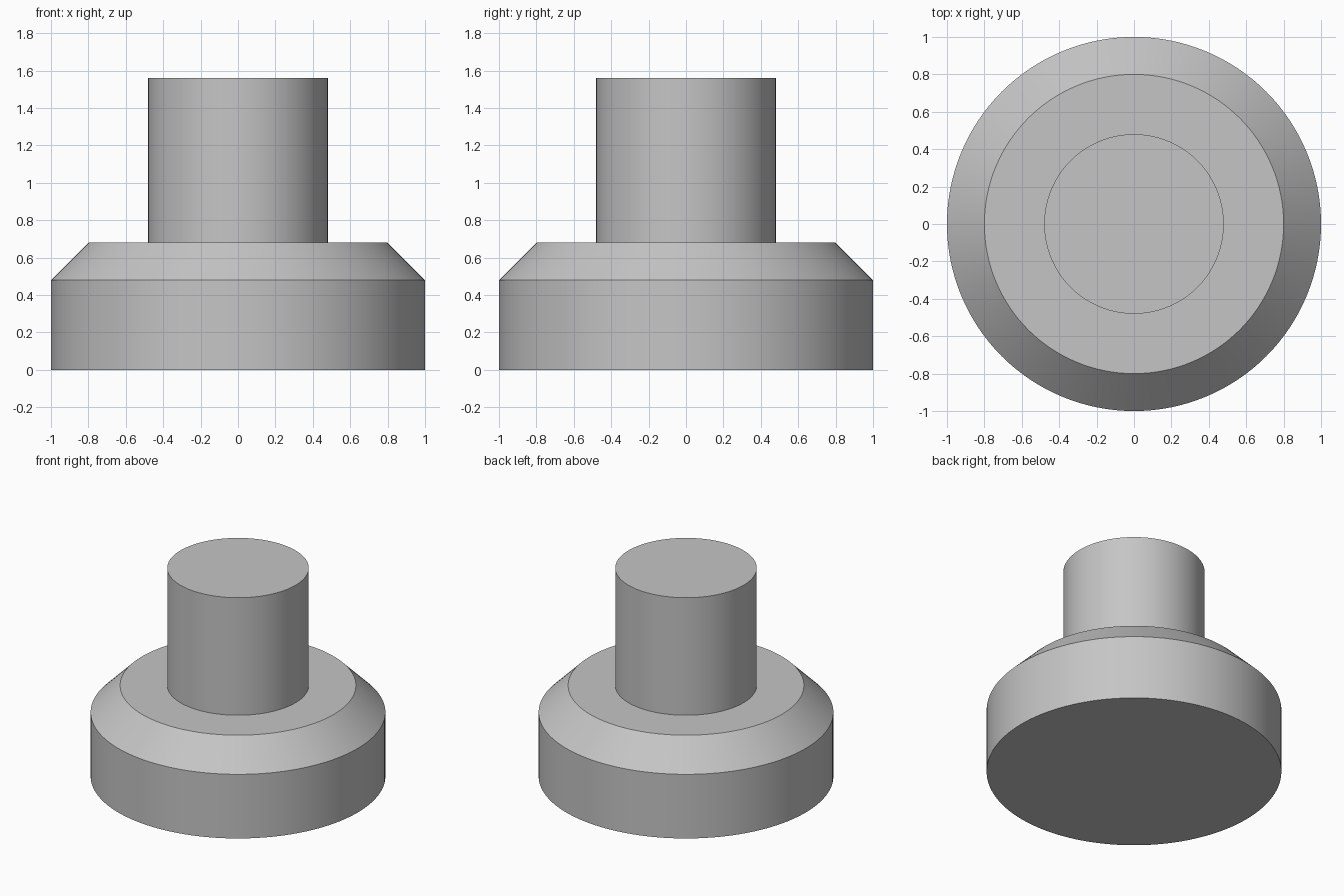
import bpy
import bmesh
import math

cube = bpy.data.objects.get("Cube")
if cube:
    bpy.data.objects.remove(cube, do_unlink=True)

SEGMENTS = 128

# Plain grey material
grey = bpy.data.materials.new("plain_grey")
grey.use_nodes = True
colour = (0.56, 0.56, 0.56, 1)
grey.diffuse_color = colour
grey.node_tree.nodes["Principled BSDF"].inputs["Base Color"].default_value = colour


def lathe(name, profile, material):
    """Build a closed solid by stacking rings of (radius, height)."""
    bm = bmesh.new()
    rings = []
    for radius, height in profile:
        ring = []
        for i in range(SEGMENTS):
            a = math.tau * i / SEGMENTS
            ring.append(bm.verts.new((radius * math.cos(a), radius * math.sin(a), height)))
        rings.append(ring)
    for low, high in zip(rings, rings[1:]):
        for i in range(SEGMENTS):
            j = (i + 1) % SEGMENTS
            bm.faces.new((low[i], low[j], high[j], high[i]))
    bm.faces.new(rings[0][::-1])
    bm.faces.new(rings[-1])
    bmesh.ops.recalc_face_normals(bm, faces=bm.faces)
    mesh = bpy.data.meshes.new(name)
    bm.to_mesh(mesh)
    bm.free()
    mesh.materials.append(material)
    obj = bpy.data.objects.new(name, mesh)
    bpy.context.collection.objects.link(obj)
    bpy.ops.object.select_all(action="DESELECT")
    obj.select_set(True)
    bpy.context.view_layer.objects.active = obj
    bpy.ops.object.shade_smooth_by_angle(angle=math.radians(30))
    return obj


# Round base, chamfered shoulder and central stem in one turned solid
lathe("stepped_knob", [(1, 0), (1, 0.48), (0.8, 0.68), (0.48, 0.68), (0.48, 1.56)], grey)
